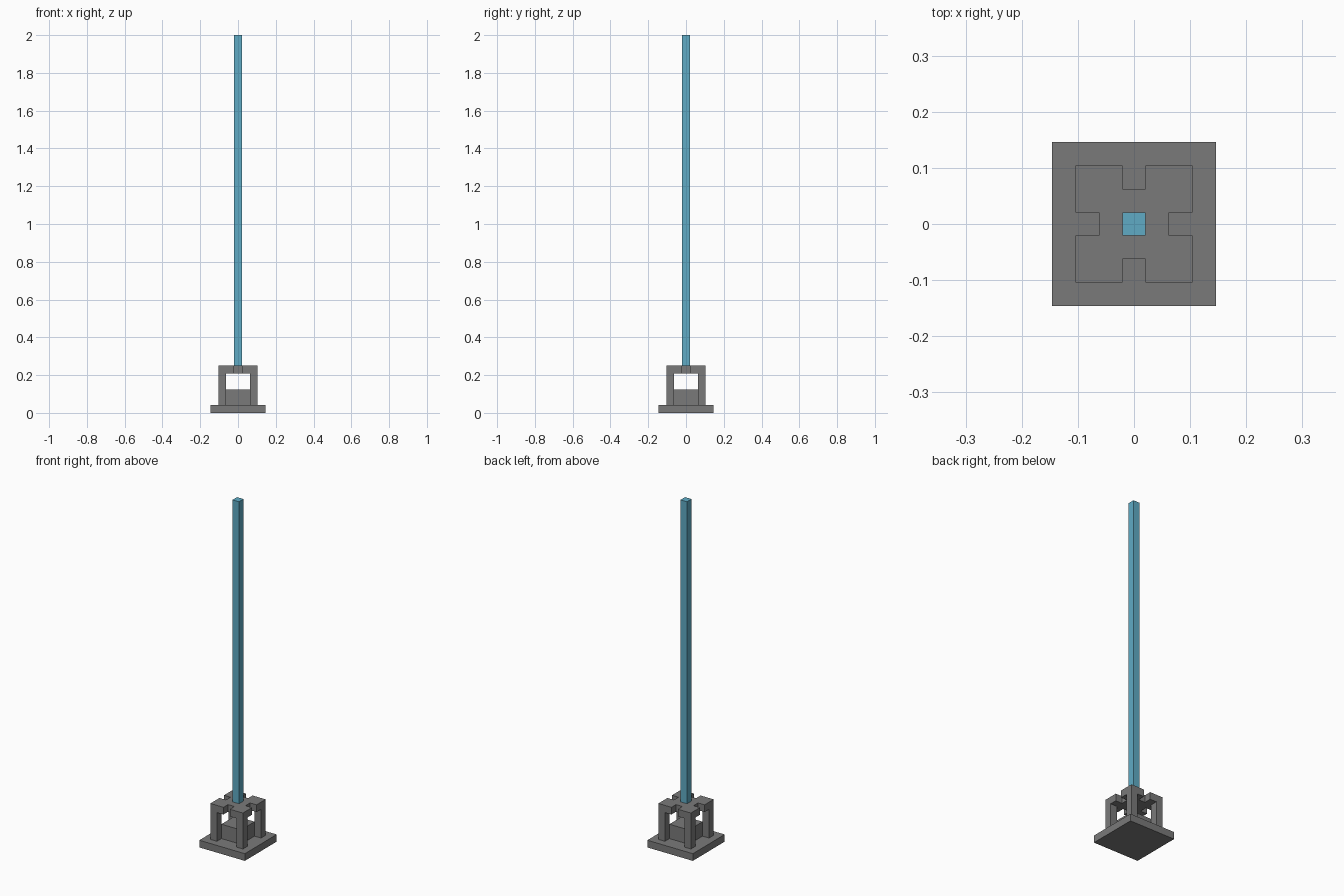
import bpy, bmesh
from mathutils import Matrix, Vector

cube = bpy.data.objects.get("Cube")
if cube:
    bpy.data.objects.remove(cube, do_unlink=True)

U = 2 / 96  # modelling unit: the whole model is 96 units tall


def material(name, rgb):
    m = bpy.data.materials.new(name)
    m.use_nodes = True
    m.diffuse_color = (*rgb, 1)
    m.node_tree.nodes["Principled BSDF"].inputs["Base Color"].default_value = (*rgb, 1)
    return m


def add_object(name, bm, mat):
    bmesh.ops.recalc_face_normals(bm, faces=bm.faces[:])
    mesh = bpy.data.meshes.new(name)
    bm.to_mesh(mesh)
    bm.free()
    mesh.materials.append(mat)
    obj = bpy.data.objects.new(name, mesh)
    bpy.context.collection.objects.link(obj)
    return obj


def box(name, low, high, mat):
    """Box between two corners given in units."""
    low, high = Vector(low) * U, Vector(high) * U
    bm = bmesh.new()
    bmesh.ops.create_cube(bm, size=1, matrix=Matrix.Translation((low + high) / 2)
                          @ Matrix.Diagonal((*(high - low), 1)))
    return add_object(name, bm, mat)


grey = material("stone grey", (0.195, 0.195, 0.195))
blue = material("beam blue", (0.115, 0.41, 0.56))

# Base slab and the block standing on it
box("base_slab", (-7, -7, 0), (7, 7, 2), grey)
box("core_block", (-3, -3, 2), (3, 3, 6), grey)

# Four corner legs
for side, sx in (("left", 1), ("right", -1)):
    for end, sy in (("front", -1), ("back", 1)):
        x, y = 4 * sx, 4 * sy
        box(f"{end}_{side}_leg", (x - 1, y - 1, 2), (x + 1, y + 1, 10), grey)

# Top plate with a square notch in the middle of each side
quarter = [(5, 1), (5, 5), (1, 5), (1, 3)]
outline = []
for turn in range(4):
    for x, y in quarter:
        for _ in range(turn):
            x, y = -y, x
        outline.append((x, y))
    # inner corner of the notch that follows
    x, y = -1, 3
    for _ in range(turn):
        x, y = -y, x
    outline.append((x, y))
bm = bmesh.new()
face = bm.faces.new([bm.verts.new((x * U, y * U, 10 * U)) for x, y in outline])
top = bmesh.ops.extrude_face_region(bm, geom=[face])["geom"]
bmesh.ops.translate(bm, vec=(0, 0, 2 * U),
                    verts=[v for v in top if isinstance(v, bmesh.types.BMVert)])
add_object("top_plate", bm, grey)

# Tall beam
box("beam", (-1, -1, 12), (1, 1, 96), blue)
